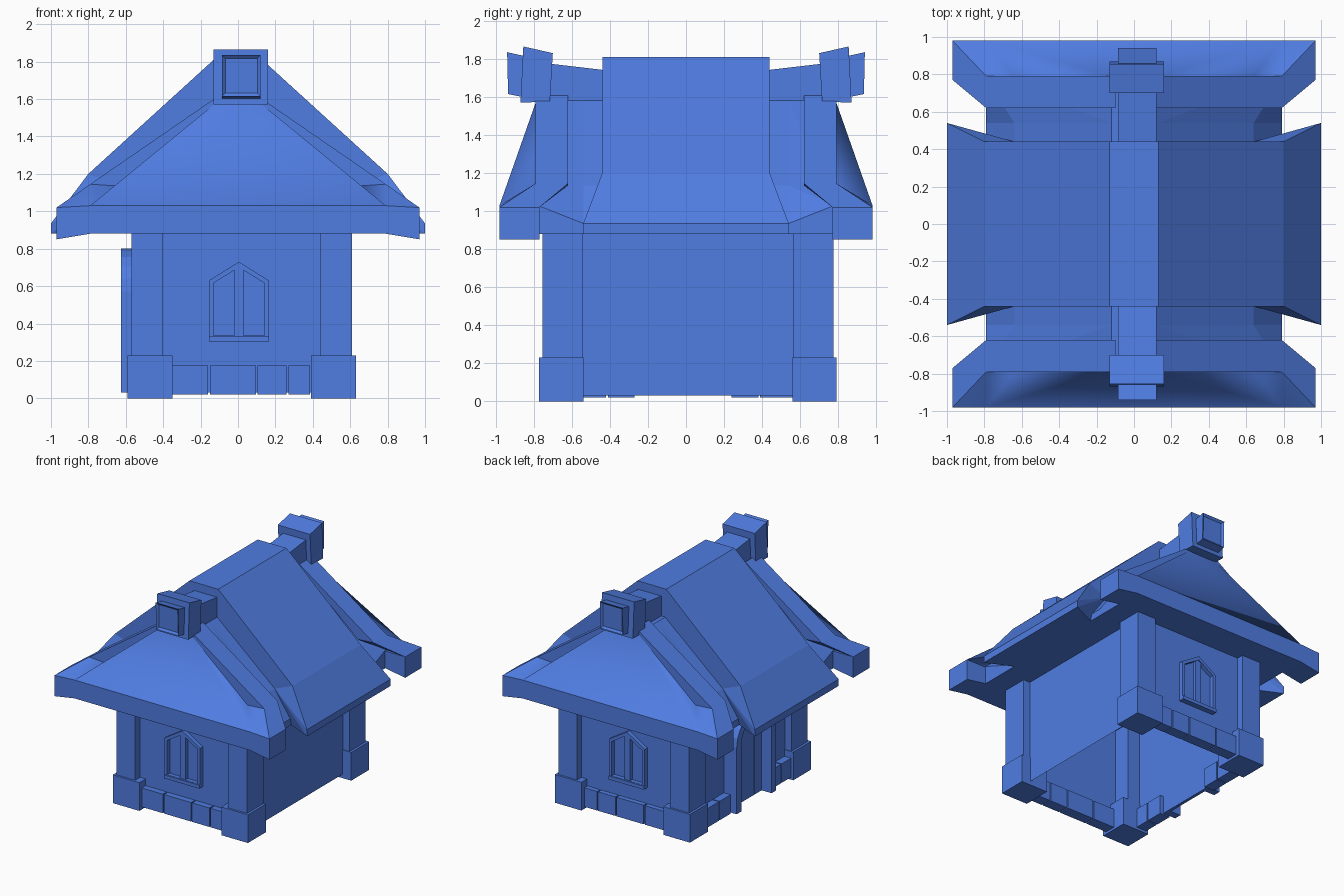
import bpy, bmesh, math

cube = bpy.data.objects.get("Cube")
if cube:
    bpy.data.objects.remove(cube, do_unlink=True)

COLOR = (0.08, 0.205, 0.76, 1)
blue = bpy.data.materials.new("plain_blue")
blue.use_nodes = True
blue.diffuse_color = COLOR
blue.node_tree.nodes["Principled BSDF"].inputs["Base Color"].default_value = COLOR


def finish(name, bm):
    mesh = bpy.data.meshes.new(name)
    bm.to_mesh(mesh)
    bm.free()
    mesh.materials.append(blue)
    obj = bpy.data.objects.new(name, mesh)
    bpy.context.collection.objects.link(obj)
    return obj


def hull_mesh(points):
    bm = bmesh.new()
    for p in points:
        bm.verts.new(p)
    bmesh.ops.convex_hull(bm, input=bm.verts)
    loose = [v for v in bm.verts if not v.link_faces]
    bmesh.ops.delete(bm, geom=loose, context='VERTS')
    bmesh.ops.dissolve_limit(bm, angle_limit=0.01, verts=bm.verts, edges=bm.edges)
    bmesh.ops.recalc_face_normals(bm, faces=bm.faces)
    return bm


def hull(name, points):
    return finish(name, hull_mesh(points))


def box(name, x, y, z):
    return hull(name, [(a, b, c) for a in x for b in y for c in z])


def both(points, axis):
    """Points together with their mirror image across one axis."""
    flip = [-1 if i == axis else 1 for i in range(3)]
    return points + [tuple(c * f for c, f in zip(p, flip)) for p in points]


def signed(points, sx=1, sy=1):
    return [(x * sx, y * sy, z) for x, y, z in points]


def ring(name, outer, inner, place, depth, closed):
    """Raised frame between two matching outlines."""
    bm = bmesh.new()
    loops = [[bm.verts.new(place(u, v, d)) for u, v in path]
             for path, d in ((outer, 0), (outer, depth), (inner, depth), (inner, 0))]
    n = len(outer)
    for i in range(n if closed else n - 1):
        j = (i + 1) % n
        for a, b in zip(loops, loops[1:] + loops[:1]):
            bm.faces.new((a[i], a[j], b[j], b[i]))
    if not closed:
        for i in (0, n - 1):
            bm.faces.new([loop[i] for loop in loops])
    bmesh.ops.recalc_face_normals(bm, faces=bm.faces)
    return finish(name, bm)


# House shell, open underneath
shell = hull_mesh([(x, y, z) for x in (-0.51, 0.55) for y in (-0.69, 0.72) for z in (0.03, 0.9)])
floor = [f for f in shell.faces if f.calc_center_median().z < 0.04]
bmesh.ops.delete(shell, geom=floor, context='FACES_ONLY')
finish("walls", shell)

# Corner posts and footings
CX, CY = 0.02, 0.01
for sx, side in ((-1, "right"), (1, "left")):
    for sy, end in ((-1, "front"), (1, "back")):
        def span(c, s, near, far):
            return sorted((c + s * near, c + s * far))
        box(f"post_{end}_{side}", span(CX, sx, 0.42, 0.59), span(CY, sy, 0.555, 0.765), (0.1, 0.9))
        box(f"footing_{end}_{side}", span(CX, sx, 0.37, 0.61), span(CY, sy, 0.55, 0.782), (0, 0.23))

# Foundation stones along the front and back
for sy, end in ((-1, "front"), (1, "back")):
    ys = sorted((CY + sy * 0.66, CY + sy * 0.75))
    for i, xs in enumerate(((-0.355, -0.16), (-0.15, 0.095), (0.105, 0.26), (0.27, 0.385))):
        box(f"stone_{end}_{i}", xs, ys, (0.02, 0.175))

# Foundation stones beside the door
for i, ys in enumerate(((-0.54, -0.42), (-0.41, -0.27), (0.24, 0.38), (0.39, 0.56))):
    box(f"stone_side_{i}", (-0.57, -0.48), ys, (0.02, 0.175))

# Pointed windows: frame, mullion and sill
W_OUT = [(-0.155, 0.305), (0.165, 0.305), (0.165, 0.63), (0.005, 0.73), (-0.155, 0.63)]
W_IN = [(-0.132, 0.335), (0.142, 0.335), (0.142, 0.615), (0.005, 0.7), (-0.132, 0.615)]
for sy, end, wall in ((-1, "front", -0.69), (1, "back", 0.72)):
    ring(f"window_frame_{end}", W_OUT, W_IN,
         lambda u, v, d: (u, wall + sy * d, v), 0.035, True)
    box(f"window_mullion_{end}", (-0.02, 0.03), sorted((wall, wall + sy * 0.028)), (0.32, 0.705))
    box(f"window_sill_{end}", (-0.155, 0.165), sorted((wall, wall + sy * 0.045)), (0.305, 0.333))

# Arched door on the right side
DY, SPRING = -0.015, 0.57


def arch(r, rise):
    steps = [math.pi * i / 10 for i in range(11)]
    curve = [(DY + r * math.cos(a), SPRING + rise * math.sin(a)) for a in steps]
    return [(DY + r, 0.03)] + curve + [(DY - r, 0.03)]


ring("door_frame", arch(0.255, 0.23), arch(0.195, 0.175),
     lambda u, v, d: (-0.51 - d, u, v), 0.115, False)
PLANKS = 4
for i in range(PLANKS):
    a, b = (-0.2 + 0.4 * (i + t) / PLANKS for t in (0.02, 0.98))
    tops = [(y, SPRING + 0.18 * math.sqrt(max(0, 1 - (y / 0.2) ** 2))) for y in (a, (a + b) / 2, b)]
    outline = tops + [(a, 0.03), (b, 0.03)]
    hull(f"door_plank_{i}", [(x, DY + y, z) for x in (-0.51, -0.535) for y, z in outline])

# Inner roof body, its eaves dipping towards the middle
BODY = ((-0.78, 1.03, -0.54, 0.935), (-0.54, 0.935, 0.54, 0.935), (0.54, 0.935, 0.78, 1.03))
for part, (y0, z0, y1, z1) in zip(("front", "middle", "back"), BODY):
    section = [(x, y, z) for y, eave in ((y0, z0), (y1, z1))
               for x, z in ((0.12, 1.58), (0.64, 1.135), (0.79, eave), (0.79, 0.88))]
    hull(f"roof_body_{part}", both(section, 0))

# Raised central roof and its flared eaves
hull("main_roof", both(both([(0.13, 0.44, 1.81), (0.8, 0.44, 1.2), (0.64, 0.44, 1.135)], 0), 1))
for sx, side in ((-1, "right"), (1, "left")):
    eave = [(0.8, 0.44, 1.2), (0.64, 0.44, 1.135), (0.79, 0.44, 0.88),
            (1.0, 0.54, 0.935), (1.0, 0.54, 0.88)]
    hull(f"main_eave_{side}", signed(both(eave, 1), sx))

# Gable bands, sloping skirts and flared corners at both ends
APEX, KINK, INSIDE = (0.13, -0.79, 1.57), (0.79, -0.79, 1.145), (0.64, -0.79, 1.135)
LIP, LIP_LOW, TIP = (0.79, -0.98, 1.03), (0.79, -0.98, 0.88), (0.97, -0.98, 1.02)
for sy, end in ((1, "front"), (-1, "back")):
    # Smooth slope under the gable
    slope = bmesh.new()
    left, right = ([slope.verts.new(p) for p in signed([APEX, INSIDE, KINK, TIP, LIP], sx, sy)]
                   for sx in (1, -1))
    slope.faces.new((left[0], right[0], right[4], left[4]))
    for apex, inside, kink, tip, lip in (left, right):
        for tri in ((apex, inside, lip), (inside, kink, lip), (kink, tip, lip)):
            slope.faces.new(tri)
    for f in slope.faces:
        f.smooth = True
        f.normal_update()
        if f.normal.z < 0:
            f.normal_flip()
    finish(f"skirt_slope_{end}", slope)
    core = [(0.13, -0.76, 1.54), LIP, LIP_LOW, (0.79, -0.75, 0.88)]
    hull(f"skirt_core_{end}", signed(both(core, 0), 1, sy))
    for sx, side in ((-1, "right"), (1, "left")):
        band = [(x, y, z) for y in (-0.79, -0.62)
                for x, z in ((0.1, 1.62), (0.79, 1.145), (0.64, 1.135), (0.1, 1.45))]
        hull(f"gable_band_{end}_{side}", signed(band, sx, sy))
        flare = [KINK, INSIDE, TIP, (0.79, -0.62, 1.145), (0.64, -0.62, 1.135), (0.97, -0.77, 1.02)]
        hull(f"gable_flare_{end}_{side}", signed(flare, sx, sy))
        corner = [LIP, LIP_LOW, (0.79, -0.77, 1.02), (0.79, -0.77, 0.88)]
        corner += [(0.97, y, z) for y in (-0.98, -0.77) for z in (1.02, 0.85)]
        hull(f"eave_corner_{end}_{side}", signed(corner, sx, sy))

# Ridge beams with collar and recessed end cap
BEAM = [(-0.72, 1.775), (-0.42, 1.74), (-0.42, 1.58), (-0.51, 1.55), (-0.72, 1.6)]
COLLAR = [(-0.855, 1.865), (-0.70, 1.83), (-0.715, 1.575), (-0.87, 1.57)]
CAP = [(-0.94, 1.835), (-0.85, 1.815), (-0.86, 1.6), (-0.935, 1.615)]
for sy, end in ((1, "front"), (-1, "back")):
    def across(profile, x0, x1):
        return [(x, y * sy, z) for x in (x0, x1) for y, z in profile]
    hull(f"ridge_beam_{end}", across(BEAM, -0.085, 0.12))
    hull(f"beam_collar_{end}", across(COLLAR, -0.13, 0.16))
    cap = hull_mesh(across(CAP, -0.085, 0.12))
    tip = min(cap.faces, key=lambda f: f.calc_center_median().y * sy)
    bmesh.ops.inset_region(cap, faces=[tip], thickness=0.024)
    bmesh.ops.translate(cap, verts=tip.verts, vec=(0, 0.015 * sy, 0))
    finish(f"beam_cap_{end}", cap)
